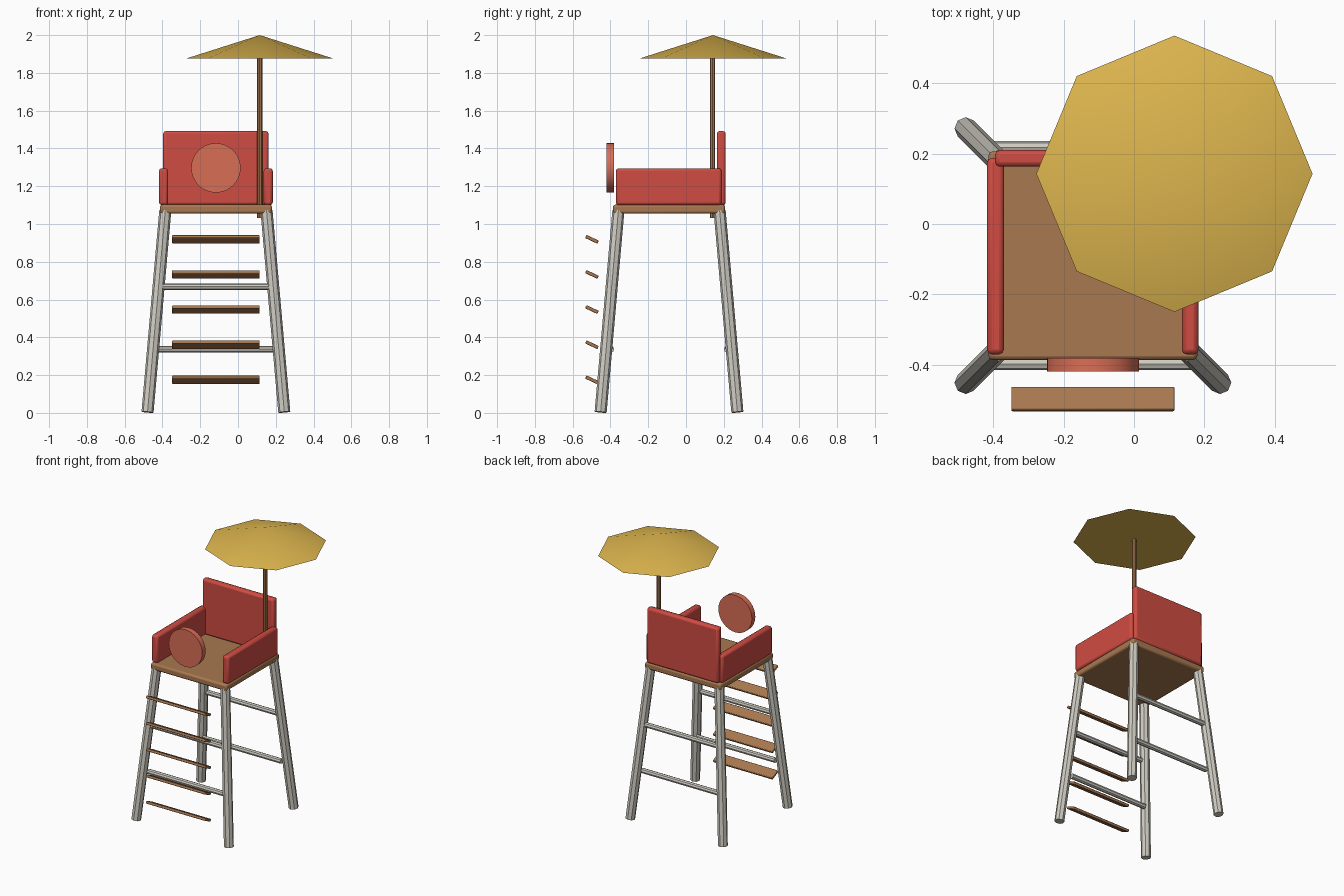
import bpy, math
from mathutils import Vector

if "Cube" in bpy.data.objects:
    bpy.data.objects.remove(bpy.data.objects["Cube"])

CX, CY = -0.117, -0.09          # centre of the tower


def material(name, r, g, b):
    m = bpy.data.materials.new(name)
    lin = [((c / 255 + 0.055) / 1.055) ** 2.4 for c in (r, g, b)]
    m.diffuse_color = (*lin, 1)
    m.use_nodes = True
    m.node_tree.nodes["Principled BSDF"].inputs["Base Color"].default_value = m.diffuse_color
    return m


RED = material("red_paint", 208, 76, 66)
CORAL = material("coral_paint", 216, 110, 86)
WOOD = material("brown_wood", 168, 120, 80)
GREY = material("weathered_grey", 206, 203, 193)
YELLOW = material("yellow_canvas", 222, 182, 78)


def finish(name, mat):
    ob = bpy.context.object
    ob.name = name
    ob.data.materials.append(mat)
    bpy.ops.object.shade_smooth_by_angle(angle=math.radians(30))
    return ob


def box(name, mat, lo, hi, bevel=0.01, tilt=0.0):
    """Rounded box between two corners, tilted about its x axis."""
    lo, hi = Vector(lo), Vector(hi)
    bpy.ops.mesh.primitive_cube_add(size=1, location=(lo + hi) / 2, rotation=(tilt, 0, 0))
    bpy.context.object.scale = hi - lo
    bpy.ops.object.transform_apply(location=False, rotation=False, scale=True)
    ob = finish(name, mat)
    mod = ob.modifiers.new("rounded_edges", 'BEVEL')
    mod.width, mod.segments = bevel, 2
    return ob


def rod(name, mat, a, b, radius, sides=8):
    """Cylinder between two points."""
    a, b = Vector(a), Vector(b)
    bpy.ops.mesh.primitive_cylinder_add(vertices=sides, radius=radius, depth=(b - a).length,
                                        location=(a + b) / 2)
    bpy.context.object.rotation_euler = (b - a).to_track_quat('Z', 'Y').to_euler()
    return finish(name, mat)


# Splayed legs
for sx in (-1, 1):
    for sy in (-1, 1):
        rod("leg", GREY, (CX + sx * 0.362, CY + sy * 0.362, 0.004),
            (CX + sx * 0.268, CY + sy * 0.268, 1.07), 0.032)

# Cross braces on the front and back
for sy, side in ((-1, "front"), (1, "back")):
    for z in (0.337, 0.668):
        y = CY + sy * 0.308
        rod(side + "_brace", GREY, (CX - 0.305, y, z), (CX + 0.305, y, z), 0.018)

# Ladder steps
for i in range(5):
    z = 0.175 + i * 0.186
    box("ladder_step", WOOD, (CX - 0.232, -0.534, z - 0.009), (CX + 0.232, -0.462, z + 0.009),
        0.004, math.radians(-25))

# Deck, backrest and armrests
box("deck", WOOD, (CX - 0.297, CY - 0.297, 1.055), (CX + 0.297, CY + 0.297, 1.102), 0.012)
box("backrest", RED, (CX - 0.279, 0.163, 1.10), (CX + 0.279, 0.21, 1.492), 0.014)
for sx, side in ((-1, "left"), (1, "right")):
    x = CX + sx * 0.277
    box(side + "_armrest", RED, (x - 0.024, -0.371, 1.10), (x + 0.024, 0.188, 1.295), 0.014)

# Round float at the front
rod("round_float", CORAL, (CX, -0.42, 1.297), (CX, -0.382, 1.297), 0.131, 32)

# Parasol
rod("parasol_pole", WOOD, (0.115, 0.14, 1.032), (0.115, 0.14, 1.885), 0.014)
bpy.ops.mesh.primitive_cone_add(vertices=8, radius1=0.393, radius2=0, depth=0.125,
                                location=(0.115, 0.143, 1.9375))
finish("parasol_canopy", YELLOW)
